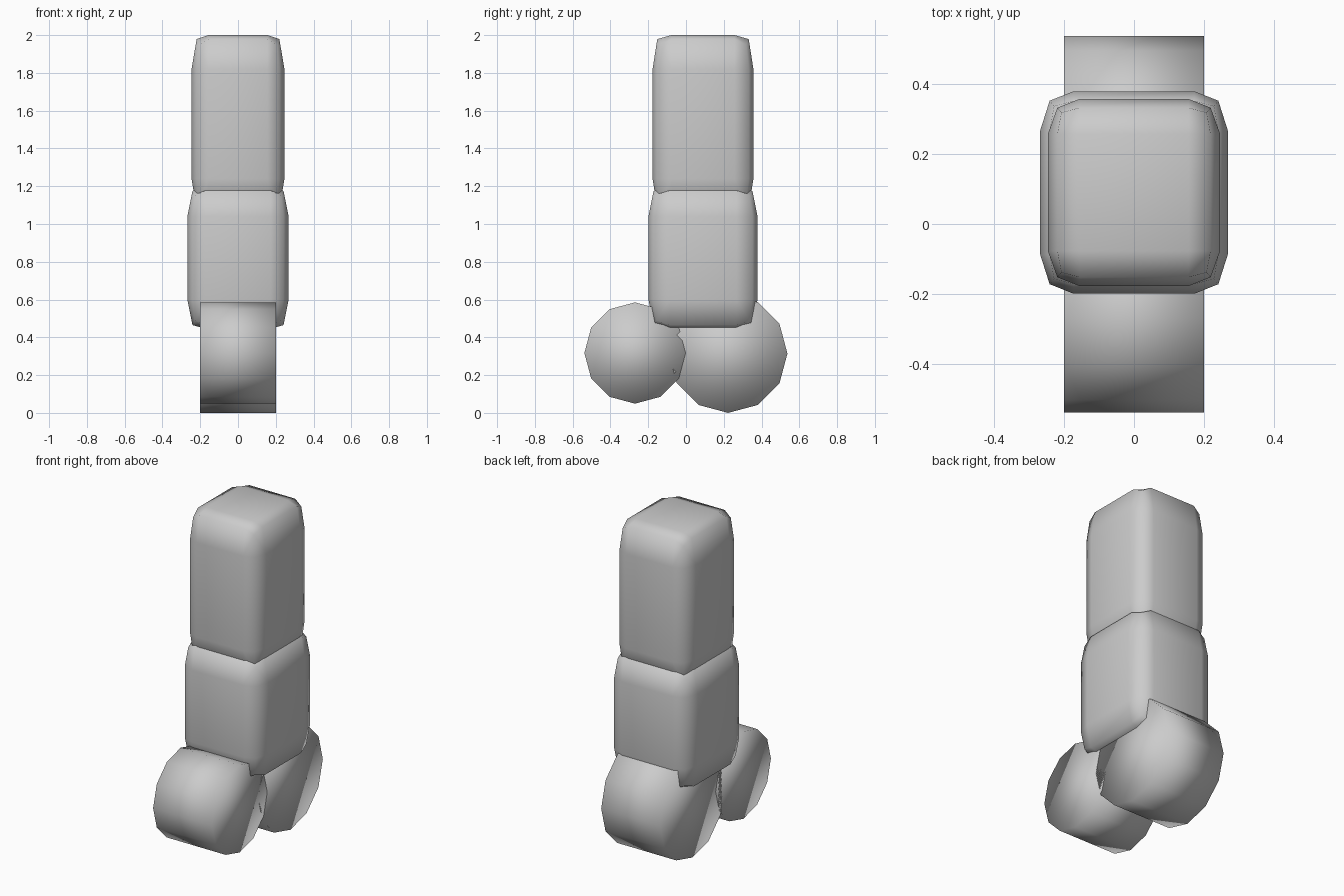
import bpy
import bmesh
from math import radians
from mathutils import Matrix, Vector

default = bpy.data.objects.get("Cube")
if default:
    bpy.data.objects.remove(default, do_unlink=True)

GREY = (0.6, 0.6, 0.6, 1)
grey = bpy.data.materials.new("plain grey")
grey.use_nodes = True
grey.diffuse_color = GREY
grey.node_tree.nodes["Principled BSDF"].inputs["Base Color"].default_value = GREY


def finish(name, bm):
    bmesh.ops.recalc_face_normals(bm, faces=bm.faces)
    for face in bm.faces:
        face.smooth = True
    mesh = bpy.data.meshes.new(name)
    bm.to_mesh(mesh)
    bm.free()
    mesh.materials.append(grey)
    obj = bpy.data.objects.new(name, mesh)
    bpy.context.collection.objects.link(obj)
    return obj


def remap(v, half, middle, inset):
    """Move the two bevel rows of a unit block to the wanted insets."""
    a = abs(v)
    if a > 0.88:
        r = half - middle * (1 - a) / 0.117
    else:
        t = (a - 0.6) / 0.283
        r = half - inset + (inset - middle) * t
    return r if v > 0 else -r


def soft_block(name, center, half, middles, insets):
    bm = bmesh.new()
    bmesh.ops.create_cube(bm, size=2)
    bmesh.ops.bevel(bm, geom=bm.edges[:], offset=0.4, segments=2,
                    profile=0.5, affect='EDGES', clamp_overlap=False)
    for vert in bm.verts:
        vert.co = Vector(center) + Vector(
            [remap(*args) for args in zip(vert.co, half, middles, insets)])
    return finish(name, bm)


def wheel(name, y, z, radius):
    bm = bmesh.new()
    bmesh.ops.create_cone(bm, cap_ends=True, segments=12, radius1=radius,
                          radius2=radius, depth=0.4,
                          matrix=Matrix.Translation((0, y, z))
                          @ Matrix.Rotation(radians(90), 4, 'Y'))
    return finish(name, bm)


# Stacked body blocks
soft_block("lower_block", (0, 0.09, 0.82), (0.268, 0.289, 0.375),
           (0.027, 0.027, 0.02), (0.095, 0.112, 0.155))
soft_block("upper_block", (0, 0.09, 1.53), (0.246, 0.267, 0.47),
           (0.027, 0.025, 0.021), (0.09, 0.1, 0.18))

# Rollers underneath
wheel("front_roller", -0.27, 0.317, 0.268)
wheel("rear_roller", 0.223, 0.314, 0.314)
